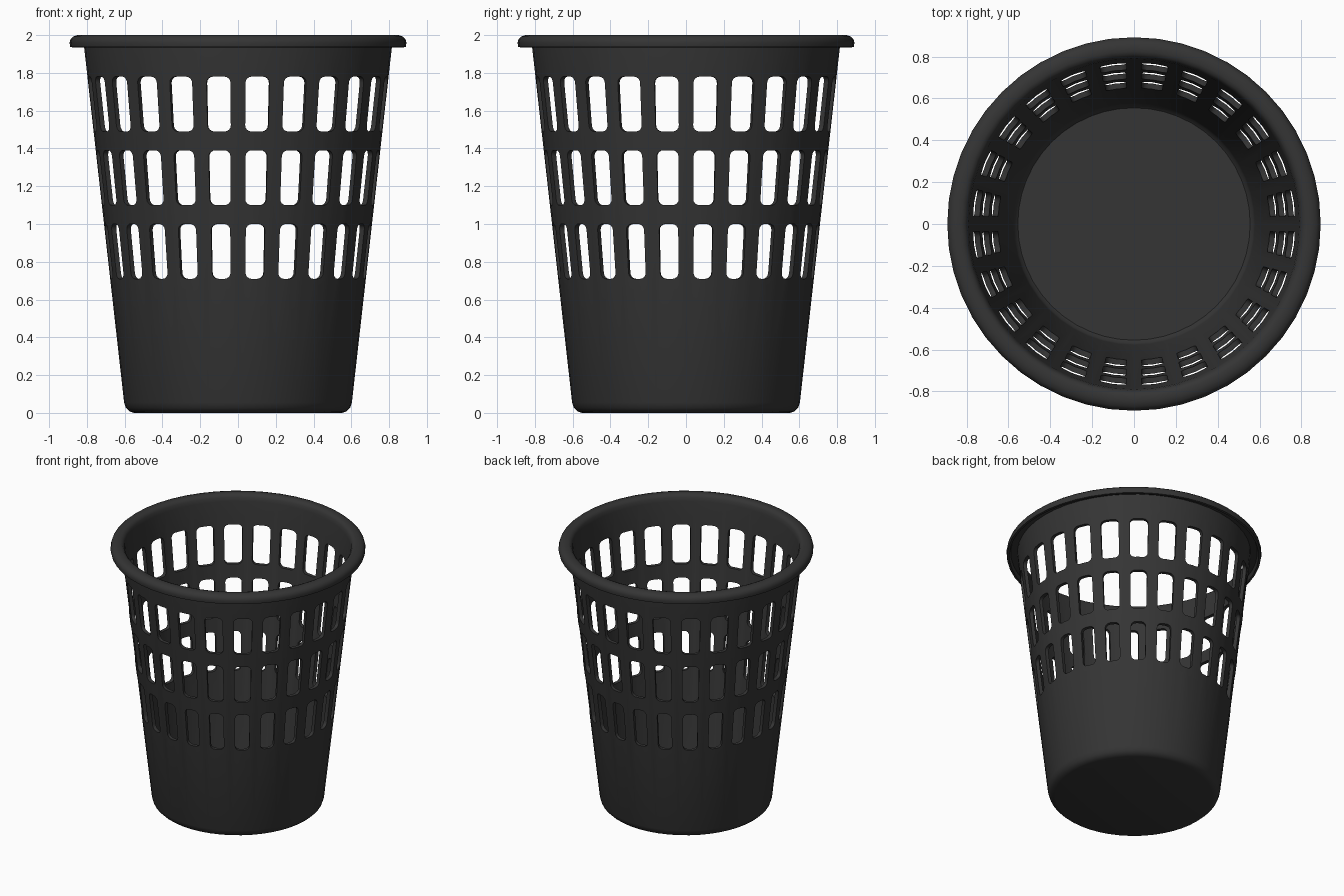
import bpy, bmesh, math

if "Cube" in bpy.data.objects:
    bpy.data.objects.remove(bpy.data.objects["Cube"])

SEG = 48      # sides of the round body
SLOTS = 24    # slots per row


def finish(bm, name):
    bmesh.ops.recalc_face_normals(bm, faces=bm.faces)
    mesh = bpy.data.meshes.new(name)
    bm.to_mesh(mesh)
    bm.free()
    obj = bpy.data.objects.new(name, mesh)
    bpy.context.collection.objects.link(obj)
    return obj


def lathe(name, profile):
    """Revolve an (r, z) profile that starts and ends on the axis."""
    bm = bmesh.new()
    rings = []
    for r, z in profile:
        if r == 0:
            rings.append([bm.verts.new((0, 0, z))] * SEG)
        else:
            rings.append([bm.verts.new((r * math.cos(2 * math.pi * i / SEG),
                                        r * math.sin(2 * math.pi * i / SEG), z))
                          for i in range(SEG)])
    for a, b in zip(rings, rings[1:]):
        for i in range(SEG):
            j = (i + 1) % SEG
            bm.faces.new(list(dict.fromkeys((a[i], a[j], b[j], b[i]))))
    return finish(bm, name)


def slot_outline(width, z0, z1, rad=0.032, steps=4):
    """Rounded upright rectangle, slightly wider at the top."""
    pts = []
    hw = width / 2
    corners = [(hw - rad, z1 - rad, 0), (-hw + rad, z1 - rad, 90),
               (-hw + rad, z0 + rad, 180), (hw - rad, z0 + rad, 270)]
    for cx, cz, a0 in corners:
        for k in range(steps + 1):
            a = math.radians(a0 + 90 * k / steps)
            x, z = cx + rad * math.cos(a), cz + rad * math.sin(a)
            pts.append((x * (1 + 0.15 * (z - (z0 + z1) / 2)), z))
    return pts


# Basket shell: underside, tapered wall, overhanging lip, inner wall, floor
basket = lathe("basket", [
    (0, 0.0), (0.55, 0.0), (0.575, 0.008), (0.593, 0.026), (0.603, 0.055),
    (0.814, 1.93), (0.816, 1.965), (0.862, 1.963), (0.872, 1.935),
    (0.888, 1.937), (0.892, 1.96), (0.886, 1.98), (0.872, 1.993), (0.85, 2.0),
    (0.825, 2.0), (0.808, 1.994), (0.796, 1.978), (0.79, 1.95),
    (0.578, 0.07), (0.571, 0.045), (0.555, 0.03), (0, 0.03)])

# Slot cutters: three rows around the wall
bm = bmesh.new()
for width, z0, z1 in [(0.126, 1.49, 1.78), (0.114, 1.10, 1.39), (0.100, 0.71, 1.0)]:
    outline = slot_outline(width, z0, z1)
    for s in range(SLOTS):
        a = 2 * math.pi * (s + 0.5) / SLOTS
        c, n = math.cos(a), math.sin(a)
        inner, outer = [[bm.verts.new((d * c - x * n, d * n + x * c, z))
                         for x, z in outline] for d in (0.6, 0.9)]
        bm.faces.new(inner)
        bm.faces.new(outer)
        for i in range(len(outline)):
            j = (i + 1) % len(outline)
            bm.faces.new((inner[i], inner[j], outer[j], outer[i]))
cutter = finish(bm, "slot_cutter")
cutter.hide_render = True

# Cut the slots
mod = basket.modifiers.new("slots", 'BOOLEAN')
mod.operation = 'DIFFERENCE'
mod.solver = 'EXACT'
mod.object = cutter
bpy.context.view_layer.objects.active = basket
basket.select_set(True)
bpy.ops.object.modifier_apply(modifier=mod.name)
bpy.data.objects.remove(cutter)
bpy.ops.object.shade_smooth_by_angle(angle=math.radians(35))

# Dark plastic
mat = bpy.data.materials.new("dark_plastic")
mat.diffuse_color = (0.035, 0.035, 0.035, 1)
mat.use_nodes = True
mat.node_tree.nodes["Principled BSDF"].inputs["Base Color"].default_value = mat.diffuse_color
basket.data.materials.clear()
basket.data.materials.append(mat)
